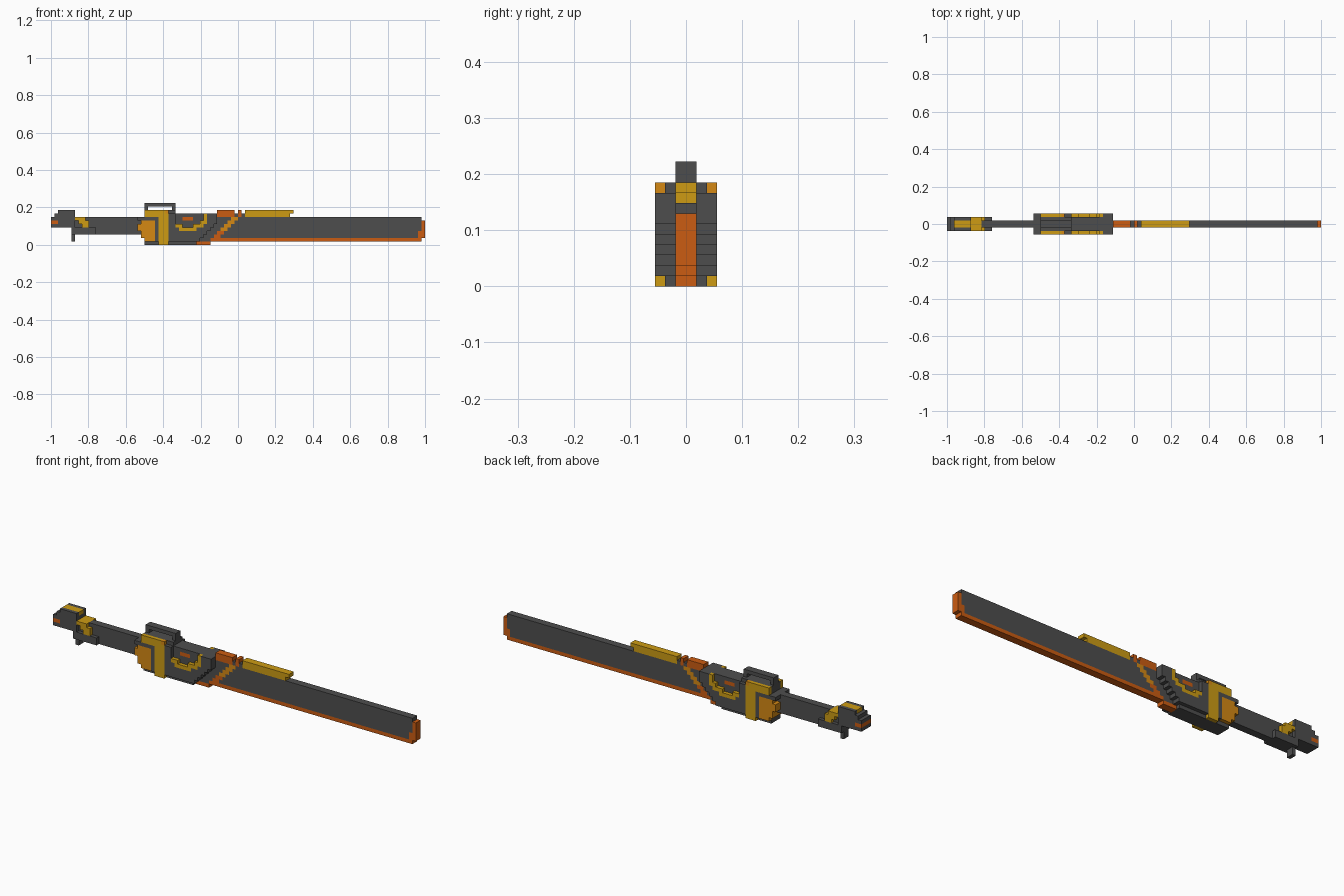
import bpy, bmesh

if "Cube" in bpy.data.objects:
    bpy.data.objects.remove(bpy.data.objects["Cube"])

V = 1 / 54  # edge of one cube; the sword is 108 cubes long

COLOURS = {"dark_grey": (0.076, 0.076, 0.076, 1), "orange": (0.60, 0.107, 0.006, 1),
           "yellow": (0.61, 0.33, 0.007, 1), "amber": (0.66, 0.25, 0.007, 1)}
mats = {}
for name, rgba in COLOURS.items():
    mats[name] = bpy.data.materials.new(name)
    mats[name].diffuse_color = rgba
G, O, Y, A = COLOURS

cells = {}  # (i, j, k) -> (part, colour)


def fill(part, colour, i0, i1, k0, k1, half=1, inner=0):
    """Fill cubes i0..i1 long, k0..k1 high, mirrored in y from inner to half. No colour carves."""
    for i in range(i0, i1):
        for k in range(k0, k1):
            for d in range(inner, half):
                for j in (d, -1 - d):
                    if colour:
                        cells[i, j, k] = (part, colour)
                    else:
                        cells.pop((i, j, k), None)


# Blade with orange cutting edge and tip
fill("blade", G, 41, 107, 1, 8)
fill("cutting_edge", O, 46, 107, 1, 2)
fill("cutting_edge", O, 41, 46, 0, 1)
fill("blade_tip", O, 107, 108, 2, 7)
fill("blade_tip", O, 106, 107, 2, 4)
# Diagonal stripe
for k in range(2, 8):
    fill("blade_stripe", O if k < 4 else A, 45 + k, 47 + k, k, k + 1)
# Spine pieces
fill("spine_plate", Y, 56, 70, 9, 10)
fill("spine_plate", Y, 56, 69, 8, 9)
fill("spine_block", O, 48, 53, 8, 10)
fill("spine_block", G, 53, 56, 8, 9)
fill("spine_block", O, 54, 55, 8, 10)

# Handle
fill("handle", G, 7, 41, 3, 8)
# Pommel, stepped at the back, with spur
fill("pommel", G, 2, 7, 5, 10, 2)
fill("pommel", G, 1, 2, 5, 9, 2)
fill("pommel", G, 0, 1, 5, 8, 2)
fill("pommel", G, 6, 13, 3, 5, 2)
fill("pommel_spur", G, 6, 7, 1, 3)
fill("pommel_inlay", Y, 2, 7, 9, 10)
fill("pommel_inlay", O, 0, 2, 6, 7, 2)
for k, i0, i1 in ((7, 7, 10), (6, 8, 11), (5, 9, 11)):
    fill("pommel_crescent", Y, i0, i1, k, k + 1, 2)

# Guard core and vertical band
fill("guard", G, 27, 36, 0, 10, 2)
fill("guard", G, 27, 36, 1, 9, 3)
# Guard side plates
fill("guard_plate", Y, 27, 34, 8, 10, 3, 2)
fill("guard_plate", Y, 31, 34, 0, 9, 3, 2)
fill("guard_plate", A, 33, 34, 9, 10, 3, 2)
fill("guard_wing", A, 27, 30, 1, 7, 3, 2)
fill("guard_wing", A, 26, 27, 2, 7, 3)
fill("guard_wing", A, 25, 26, 4, 6, 3)
fill("guard", G, 25, 31, 7, 8, 3)
fill("guard", G, 30, 31, 1, 8, 3, 2)
# Top loop
fill("top_loop", G, 27, 36, 11, 12)
fill("top_loop", G, 27, 28, 10, 11)
fill("top_loop", G, 35, 36, 10, 11)

# Collar with a stair-stepped underside and recessed window
for i in range(36, 48):
    low = max(0, i - 41)
    fill("collar", G, i, i + 1, low, 9, 2)
    fill("collar", G, i, i + 1, max(1, low), 9, 3, 2)
fill("collar", None, 36, 44, 5, 9, 3, 2)
fill("collar_inlay", O, 38, 41, 7, 8, 2)
# Yellow crescent around the window
fill("collar_crescent", Y, 37, 42, 4, 5, 3, 2)
fill("collar_crescent", Y, 36, 38, 5, 6, 3, 2)
fill("collar_crescent", Y, 41, 44, 5, 6, 3, 2)
fill("collar_crescent", Y, 43, 45, 6, 7, 3, 2)
fill("collar_crescent", Y, 44, 45, 7, 9, 3, 2)

# Turn each part into a mesh of its exposed cube faces
SIDES = {(1, 0, 0): ((1, 0, 0), (1, 1, 0), (1, 1, 1), (1, 0, 1)),
         (-1, 0, 0): ((0, 0, 0), (0, 0, 1), (0, 1, 1), (0, 1, 0)),
         (0, 1, 0): ((0, 1, 0), (0, 1, 1), (1, 1, 1), (1, 1, 0)),
         (0, -1, 0): ((0, 0, 0), (1, 0, 0), (1, 0, 1), (0, 0, 1)),
         (0, 0, 1): ((0, 0, 1), (1, 0, 1), (1, 1, 1), (0, 1, 1)),
         (0, 0, -1): ((0, 0, 0), (0, 1, 0), (1, 1, 0), (1, 0, 0))}
for part in sorted({p for p, c in cells.values()}):
    bm = bmesh.new()
    used = sorted({c for p, c in cells.values() if p == part})
    for (i, j, k), (p, c) in cells.items():
        if p != part:
            continue
        for (a, b, d), corners in SIDES.items():
            if (i + a, j + b, k + d) not in cells:
                f = bm.faces.new([bm.verts.new(((i + x - 54) * V, (j + y) * V, (k + z) * V))
                                  for x, y, z in corners])
                f.material_index = used.index(c)
    bmesh.ops.remove_doubles(bm, verts=bm.verts, dist=V / 100)
    mesh = bpy.data.meshes.new(part)
    bm.to_mesh(mesh)
    bm.free()
    for c in used:
        mesh.materials.append(mats[c])
    bpy.context.collection.objects.link(bpy.data.objects.new(part, mesh))

for m in bpy.data.materials:
    if m.users and not m.is_grease_pencil:
        m.use_nodes = True
        m.node_tree.nodes["Principled BSDF"].inputs["Base Color"].default_value = m.diffuse_color
